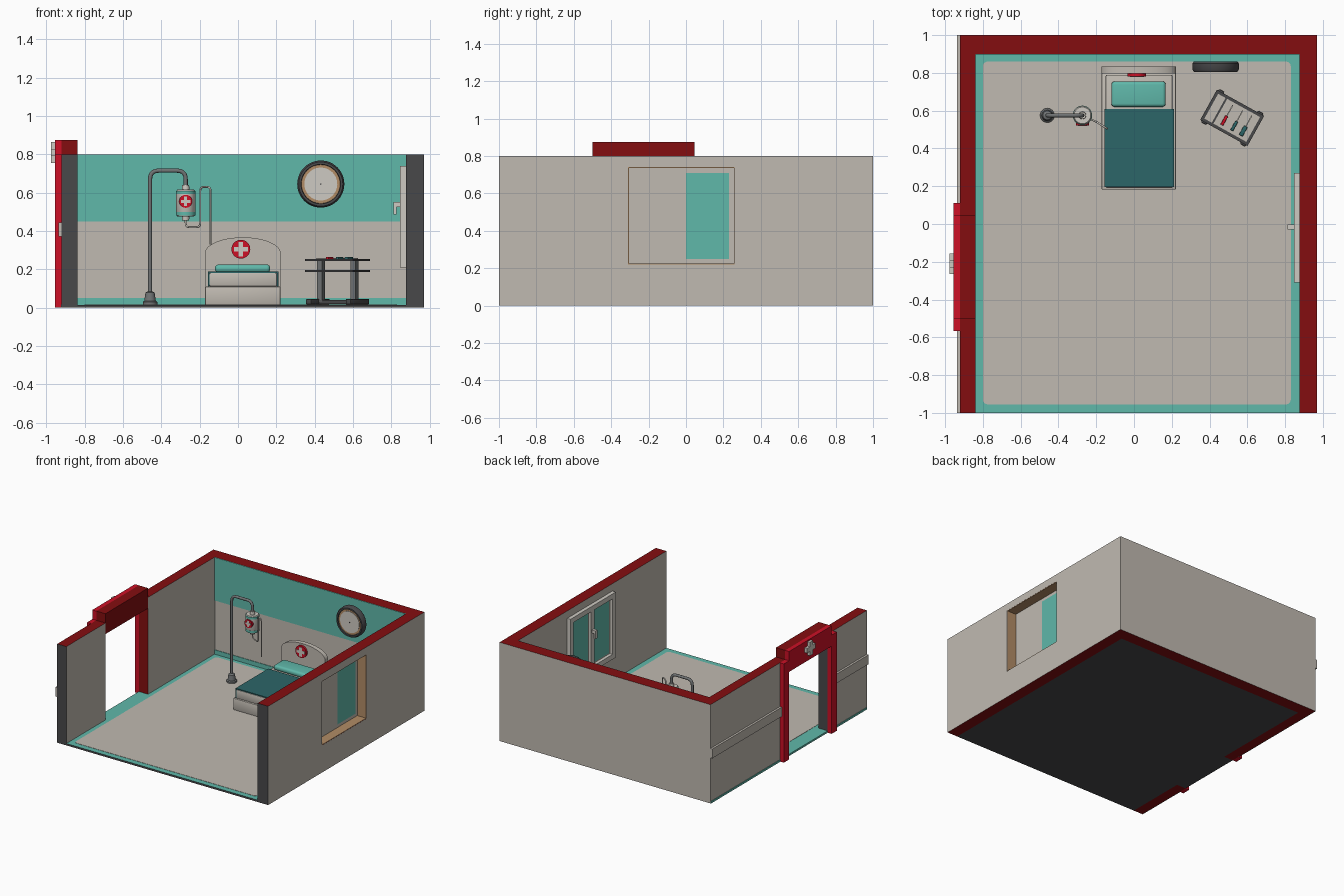
import bpy, bmesh, math
from mathutils import Vector, Matrix

if "Cube" in bpy.data.objects:
    bpy.data.objects.remove(bpy.data.objects["Cube"])

def mat(name, r, g, b):
    m = bpy.data.materials.new(name)
    lin = [((c / 255 + 0.055) / 1.055) ** 2.4 for c in (r, g, b)]
    m.diffuse_color = (*lin, 1)
    m.use_nodes = True
    m.node_tree.nodes["Principled BSDF"].inputs["Base Color"].default_value = m.diffuse_color
    return m

BEIGE = mat("warm beige", 192, 186, 177)
TEAL = mat("teal", 96, 184, 170)
DEEP = mat("deep teal", 44, 102, 104)
DARK = mat("charcoal", 72, 72, 74)
CAP = mat("dark red", 132, 13, 16)
RED = mat("bright red", 205, 16, 38)
TAN = mat("tan wood", 178, 140, 102)
LIGHT = mat("pale grey", 206, 202, 194)
STEEL = mat("steel grey", 112, 115, 116)
AXES = {'+x': (1, 0, 0), '-x': (-1, 0, 0), '+y': (0, 1, 0), '-y': (0, -1, 0), '+z': (0, 0, 1), '-z': (0, 0, -1)}

def finish(name, bm, m, faces=None, smooth=False):
    bmesh.ops.recalc_face_normals(bm, faces=bm.faces)
    me = bpy.data.meshes.new(name)
    me.materials.append(m)
    for key, fm in (faces or {}).items():        # colour faces by direction
        me.materials.append(fm)
        for f in bm.faces:
            if f.normal.dot(Vector(AXES[key])) > 0.9:
                f.material_index = len(me.materials) - 1
    bm.to_mesh(me)
    bm.free()
    ob = bpy.data.objects.new(name, me)
    bpy.context.collection.objects.link(ob)
    if smooth:
        bpy.ops.object.select_all(action='DESELECT')
        ob.select_set(True)
        bpy.context.view_layer.objects.active = ob
        bpy.ops.object.shade_smooth_by_angle(angle=math.radians(35))
    return ob

def box(name, x, y, z, m, faces=None, bevel=0, seg=2):
    bm = bmesh.new()
    bmesh.ops.create_cube(bm, size=1)
    for v in bm.verts:
        v.co = [a[0] + (c + 0.5) * (a[1] - a[0]) for a, c in zip((x, y, z), v.co)]
    if bevel:
        bmesh.ops.bevel(bm, geom=bm.edges[:], offset=bevel, segments=seg, profile=0.5, affect='EDGES')
    return finish(name, bm, m, faces, smooth=bevel > 0)

def prism(name, pts, plane, d0, d1, m, smooth=False):
    put = {'xy': lambda a, b, d: (a, b, d), 'xz': lambda a, b, d: (a, d, b), 'yz': lambda a, b, d: (d, a, b)}[plane]
    bm = bmesh.new()
    f = bm.faces.new([bm.verts.new(put(a, b, d0)) for a, b in pts])
    ext = bmesh.ops.extrude_face_region(bm, geom=[f])['geom']
    shift = Vector(put(0, 0, d1 - d0))
    bmesh.ops.translate(bm, vec=shift, verts=[v for v in ext if isinstance(v, bmesh.types.BMVert)])
    return finish(name, bm, m, smooth=smooth)

def circle(a, b, r, n=40):
    return [(a + r * math.cos(2 * math.pi * i / n), b + r * math.sin(2 * math.pi * i / n)) for i in range(n)]

def plus(a, b, r, w):
    q = [(r, -w), (r, w), (w, w)]
    out = []
    for k in range(4):
        c, s = round(math.cos(k * math.pi / 2)), round(math.sin(k * math.pi / 2))
        out += [(a + u * c - v * s, b + u * s + v * c) for u, v in q]
    return out

def lathe(name, prof, center, m, n=32, axis='z'):
    bm = bmesh.new()
    vs = [bm.verts.new((r, 0, h)) for r, h in prof]
    es = [bm.edges.new(p) for p in zip(vs, vs[1:])]
    bmesh.ops.spin(bm, geom=vs + es, cent=(0, 0, 0), axis=(0, 0, 1), angle=2 * math.pi, steps=n)
    bmesh.ops.remove_doubles(bm, verts=bm.verts, dist=1e-5)
    if axis == 'y':
        bm.transform(Matrix.Rotation(math.pi / 2, 4, 'X'))   # height runs toward -y
    bm.transform(Matrix.Translation(center))
    return finish(name, bm, m, smooth=True)

def tube(name, pts, r, m, bend=0.03):
    P = [Vector(p) for p in pts]
    path = [P[0]]
    for a, b, c in zip(P, P[1:], P[2:]):         # round each corner
        p, q = b + (a - b).normalized() * bend, b + (c - b).normalized() * bend
        path += [p.lerp(b, t).lerp(b.lerp(q, t), t) for t in (0, .2, .4, .6, .8, 1)]
    path.append(P[-1])
    cu = bpy.data.curves.new(name, 'CURVE')
    cu.dimensions, cu.bevel_depth, cu.bevel_resolution, cu.use_fill_caps = '3D', r, 3, True
    sp = cu.splines.new('POLY')
    sp.points.add(len(path) - 1)
    for s, p in zip(sp.points, path):
        s.co = (*p, 1)
    cu.materials.append(m)
    ob = bpy.data.objects.new(name, cu)
    bpy.context.collection.objects.link(ob)
    bpy.ops.object.select_all(action='DESELECT')
    ob.select_set(True)
    bpy.context.view_layer.objects.active = ob
    bpy.ops.object.convert(target='MESH')

# Floor with teal border and rounded inner panel
box("floor_slab", (-.838, .876), (-1, .9), (0, .015), TEAL, {'-y': DARK, '-z': DARK})
box("door_sill", (-.92, -.838), (-.5, .045), (0, .015), TEAL, {'-z': DARK})
inner = []
for k, (cx, cy) in enumerate([(.805, .835), (-.775, .835), (-.775, -.93), (.805, -.93)]):
    inner += [(cx + .025 * math.cos(math.pi / 2 * (k + t / 4)), cy + .025 * math.sin(math.pi / 2 * (k + t / 4))) for t in range(5)]
prism("floor_panel", inner, 'xy', .012, .017, BEIGE)

# Walls: beige sides, dark red caps, charcoal front ends
caps = {'+z': CAP, '-z': CAP}
box("back_wall", (-.92, .97), (.9, 1), (0, .8), BEIGE, caps)
box("back_wall_upper_paint", (-.838, .876), (.896, .901), (.45, .799), TEAL)
box("back_skirting", (-.838, .876), (.896, .901), (.015, .05), TEAL)
box("left_wall_front", (-.92, -.838), (-1, -.5), (0, .8), BEIGE, {**caps, '-y': DARK, '+y': DARK})
box("left_wall_back", (-.92, -.838), (.045, .9), (0, .8), BEIGE, {**caps, '-y': CAP})
box("right_wall_front", (.876, .97), (-1, -.31), (0, .8), BEIGE, {**caps, '-y': DARK})
box("right_wall_back", (.876, .97), (.26, .9), (0, .8), BEIGE, caps)
box("right_wall_below_window", (.876, .97), (-.31, .26), (0, .22), BEIGE, caps)
box("right_wall_above_window", (.876, .97), (-.31, .26), (.74, .8), BEIGE, caps)

# Outside rail and base strip on the left wall
for tag, y in (("front", (-1, -.565)), ("back", (.11, 1))):
    box("outer_rail_" + tag, (-.937, -.92), y, (.37, .445), BEIGE)
    box("outer_base_strip_" + tag, (-.924, -.92), y, (0, .016), TEAL)

# Door frame
box("door_lintel", (-.92, -.838), (-.5, .045), (.71, .875), CAP)
box("door_header", (-.955, -.92), (-.5, .045), (.71, .875), RED)
for tag, y in (("front", (-.567, -.5)), ("back", (.045, .112))):
    box("door_post_" + tag, (-.955, -.92), y, (0, .8), RED)
prism("door_cross", plus(-.21, .81, .055, .019), 'yz', -.977, -.955, LIGHT)

# Window: tan lining, sash, panes, inner frame and handle
for tag, y, z in (("sill", (-.31, .26), (.22, .224)), ("head", (-.31, .26), (.736, .74)),
                  ("jamb_front", (-.31, -.306), (.22, .74)), ("jamb_back", (.256, .26), (.22, .74))):
    box("window_" + tag, (.876, .969), y, z, TAN)
box("window_sash", (.872, .89), (-.308, .258), (.222, .738), BEIGE)
box("outer_pane", (.889, .892), (0, .23), (.25, .71), TEAL)
for i, y in enumerate(((-.255, -.045), (.015, .215))):
    box("inner_pane_%d" % i, (.868, .874), y, (.26, .69), TEAL)
for i, (y, z) in enumerate((((-.31, .27), (.21, .25)), ((-.31, .27), (.7, .74)), ((-.31, -.27), (.21, .74)),
                            ((.23, .27), (.21, .74)), ((-.035, .005), (.21, .74)))):
    box("inner_window_frame_%d" % i, (.846, .876), y, z, LIGHT)
box("handle_base", (.825, .846), (-.028, -.002), (.525, .55), LIGHT)
box("handle_lever", (.812, .828), (-.028, -.002), (.485, .55), LIGHT)

# Bed
box("bed_base", (-.172, .222), (.182, .80), (.015, .11), BEIGE, bevel=.006)
box("mattress", (-.15, .204), (.19, .79), (.11, .182), BEIGE, bevel=.008)
box("blanket_top", (-.157, .211), (.195, .61), (.18, .189), DEEP)
for tag, x in (("left", (-.157, -.149)), ("right", (.203, .211))):
    box("blanket_side_" + tag, x, (.195, .61), (.11, .189), DEEP)
box("pillow", (-.12, .168), (.62, .755), (.183, .225), TEAL, bevel=.018, seg=4)
head = [(-.172, .015), (.222, .015)] + [(.025 + .197 * math.cos(a), .285 + .082 * math.sin(a))
        for a in (math.pi * i / 24 for i in range(25))]
prism("headboard", head, 'xz', .798, .835, BEIGE, smooth=True)
prism("headboard_disc", circle(.015, .305, .049), 'xz', .782, .8, RED)
prism("headboard_cross", plus(.015, .305, .037, .012), 'xz', .778, .784, LIGHT)

# Drip stand
sx, sy, bx = -.459, .575, -.273
lathe("stand_base", [(0, .015), (.038, .015), (.038, .03), (.03, .036), (.024, .078), (.013, .085), (0, .085)], (sx, sy, 0), STEEL)
tube("stand_pole", [(sx, sy, .06), (sx, sy, .715), (bx, sy, .715), (bx, sy, .63)], .011, STEEL, .045)
lathe("drip_bag", [(0, .455), (.018, .455), (.02, .476), (.044, .476), (.05, .485), (.05, .608), (.044, .616), (.02, .616), (.018, .64), (0, .64)], (bx, sy, 0), LIGHT)
for tag, z in (("lower", .482), ("upper", .592)):
    lathe("bag_band_" + tag, [(.049, z), (.0515, z), (.0515, z + .018), (.049, z + .018)], (bx, sy, 0), TEAL)
prism("bag_disc", circle(bx, .555, .034), 'xz', sy - .054, sy - .036, RED)
prism("bag_cross", plus(bx, .555, .024, .008), 'xz', sy - .057, sy - .053, LIGHT)
tube("drip_tube", [(bx, sy, .46), (bx, sy, .42), (-.197, .54, .42), (-.197, .54, .63), (-.143, .505, .63), (-.143, .505, .33)], .005, LIGHT, .022)

# Wall clock
c = (.432, .86, .645)
lathe("clock_rim", [(0, 0), (.115, 0), (.123, .01), (.123, .042), (.115, .055), (.103, .055), (.1, .04), (0, .04)], c, DARK, 48, 'y')
lathe("clock_ring", [(0, .035), (.101, .035), (.101, .045), (0, .045)], c, TAN, 48, 'y')
lathe("clock_face", [(0, .04), (.086, .04), (.086, .048), (0, .048)], c, LIGHT, 48, 'y')
lathe("clock_pin", [(0, .04), (.004, .04), (.004, .052), (0, .052)], c, DARK, 12, 'y')

# Instrument cart, built straight then turned
start = set(bpy.data.objects)
for tag, z in (("lower", .185), ("upper", .243)):
    for s in (-1, 1):
        box("tray_long_rail_%s_%d" % (tag, s), (-.143, .143), (s * .083 - .008, s * .083 + .008), (z, z + .012), DARK)
        box("tray_short_rail_%s_%d" % (tag, s), (s * .135 - .008, s * .135 + .008), (-.09, .09), (z, z + .012), DARK)
    box("tray_plate_" + tag, (-.135, .135), (-.083, .083), (z + .002, z + .007), BEIGE)
box("tray_divider", (-.082, -.072), (-.083, .083), (.245, .257), DARK)
for s in (-1, 1):
    box("cart_leg_%d" % s, (s * .1 - .015, s * .1 + .015), (-.015, .015), (.03, .244), STEEL)
    box("cart_foot_%d" % s, (s * .118 - .016, s * .118 + .016), (-.1, .1), (.017, .045), DARK, bevel=.004)
box("cart_beam", (-.118, .118), (-.015, .015), (.02, .04), DARK)
for i, (u, m, w) in enumerate(((-.03, RED, .008), (.03, DEEP, .008), (.085, DEEP, .011))):
    box("tool_grip_%d" % i, (u - w, u + w), (-.06, -.005), (.25, .264), m, bevel=.003)
    box("tool_shaft_%d" % i, (u - .003, u + .003), (-.005, .06), (.25, .258), LIGHT)
turn = Matrix.Translation((.52, .562, 0)) @ Matrix.Rotation(math.radians(-29), 4, 'Z')
for ob in set(bpy.data.objects) - start:
    ob.data.transform(turn)
